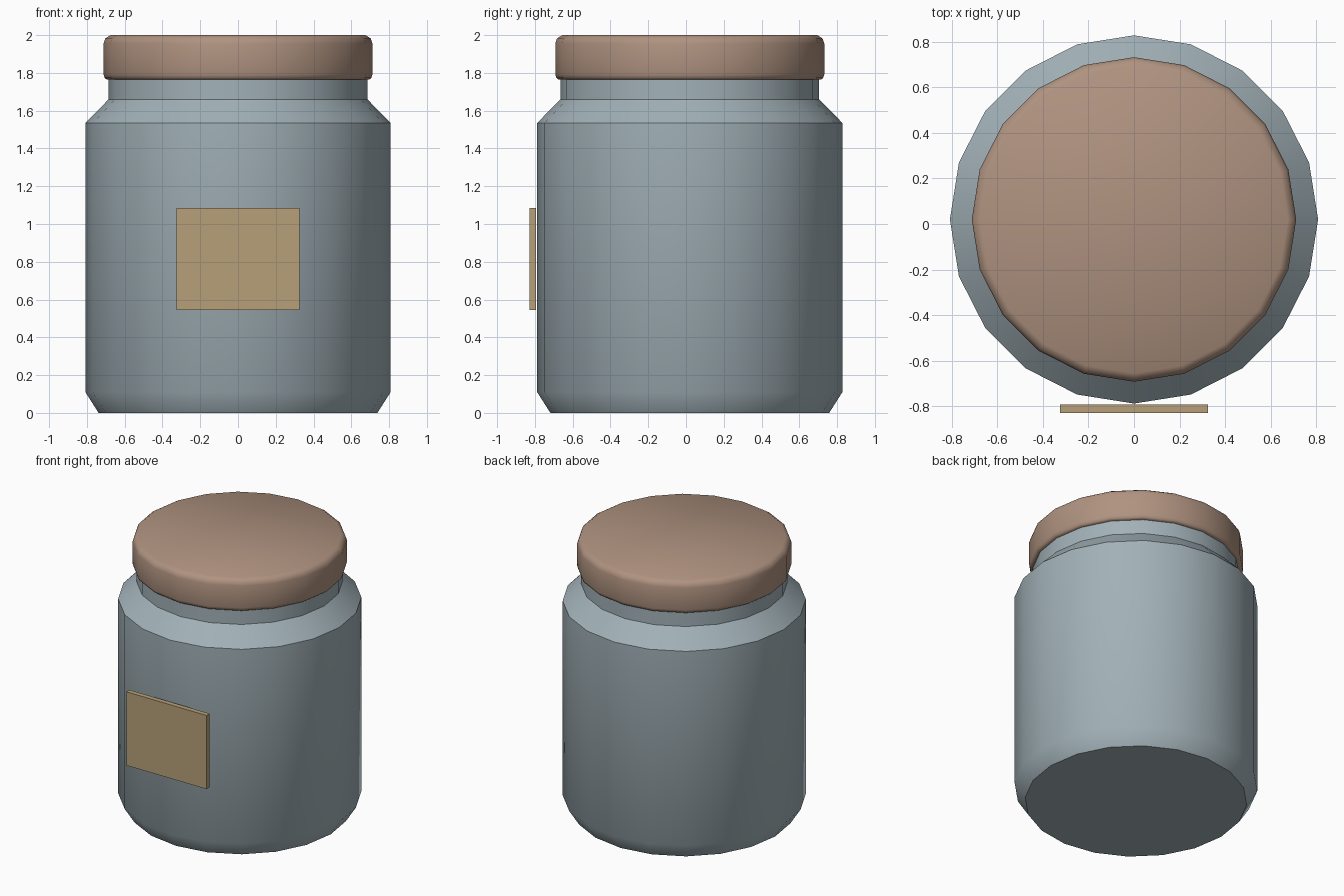
import bpy, bmesh, math

if "Cube" in bpy.data.objects:
    bpy.data.objects.remove(bpy.data.objects["Cube"])

SIDES = 20
CENTRE_Y = 0.02


def material(name, rgb):
    m = bpy.data.materials.new(name)
    m.diffuse_color = (*rgb, 1)
    m.use_nodes = True
    m.node_tree.nodes["Principled BSDF"].inputs["Base Color"].default_value = m.diffuse_color
    return m


def add_object(name, bm, mat):
    bmesh.ops.recalc_face_normals(bm, faces=bm.faces[:])
    mesh = bpy.data.meshes.new(name)
    bm.to_mesh(mesh)
    bm.free()
    mesh.materials.append(mat)
    obj = bpy.data.objects.new(name, mesh)
    bpy.context.collection.objects.link(obj)
    return obj


def lathe(name, profile, mat):
    """Closed turned solid from (radius, height) points, capped at both ends."""
    bm = bmesh.new()
    rings = []
    for r, z in profile:
        angles = [2 * math.pi * i / SIDES for i in range(SIDES)]
        rings.append([bm.verts.new((r * math.cos(a), CENTRE_Y + r * math.sin(a), z))
                      for a in angles])
    for low, high in zip(rings, rings[1:]):
        for i in range(SIDES):
            j = (i + 1) % SIDES
            bm.faces.new((low[i], low[j], high[j], high[i]))
    bm.faces.new(rings[0][::-1])
    bm.faces.new(rings[-1])
    obj = add_object(name, bm, mat)
    bpy.ops.object.select_all(action='DESELECT')
    obj.select_set(True)
    bpy.context.view_layer.objects.active = obj
    bpy.ops.object.shade_smooth_by_angle(angle=math.radians(40))
    return obj


glass = material("blue_grey_glass", (0.36, 0.44, 0.475))
wood = material("brown_lid", (0.43, 0.29, 0.215))
paper = material("tan_paper", (0.47, 0.35, 0.19))

# Jar body with chamfered foot, sloped shoulder and neck
lathe("jar_body", [(0.738, 0), (0.808, 0.11), (0.808, 1.535),
                   (0.685, 1.66), (0.685, 1.80)], glass)

# Lid with softened rims
lathe("lid", [(0.695, 1.765), (0.706, 1.773), (0.712, 1.792), (0.712, 1.955),
              (0.703, 1.982), (0.675, 2.0)], wood)

# Label panel on the front
bm = bmesh.new()
bmesh.ops.create_cube(bm, size=1)
bmesh.ops.scale(bm, vec=(0.65, 0.036, 0.54), verts=bm.verts)
bmesh.ops.translate(bm, vec=(0, -0.811, 0.815), verts=bm.verts)
add_object("label", bm, paper)
